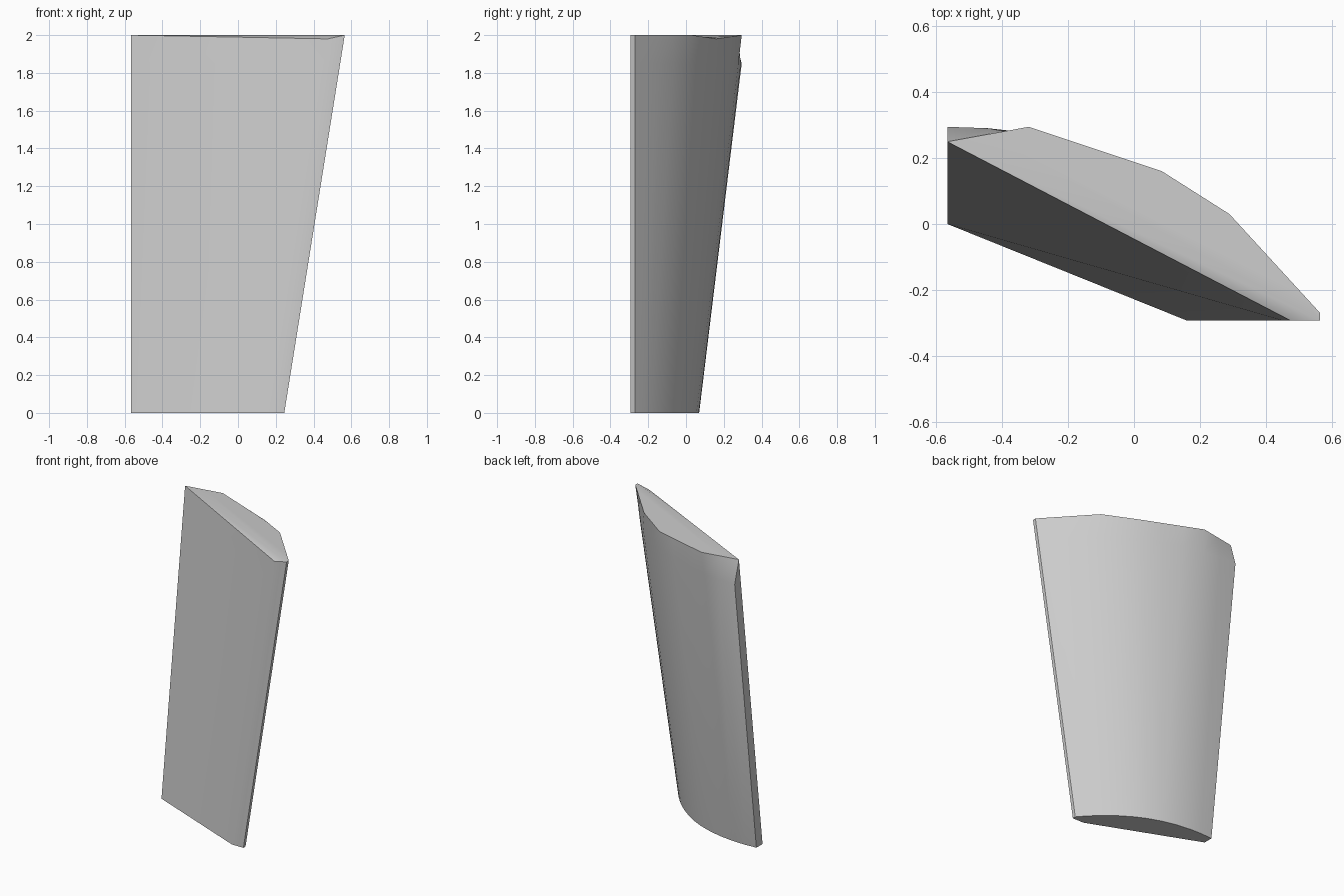
import bpy, bmesh, math
from mathutils import Vector

cube = bpy.data.objects.get("Cube")
if cube:
    bpy.data.objects.remove(cube, do_unlink=True)

# Material
grey = bpy.data.materials.new("light_grey")
grey.use_nodes = True
COLOUR = (0.6, 0.6, 0.6, 1)
grey.diffuse_color = COLOUR
grey.node_tree.nodes["Principled BSDF"].inputs["Base Color"].default_value = COLOUR

LEFT, FRONT, BACK = -0.567, -0.293, 0.295
STEPS = (0, 0.06, 0.12, 0.2, 0.3, 0.4, 0.49, 0.6, 0.71, 0.82, 0.91, 1)


def arched_ring(z, tail_x, front_y, back_y, nose_x, bulge):
    """Section: flat front, short blunt tail, arched back from tail to nose."""
    tail, nose = Vector((tail_x, -0.27, z)), Vector((LEFT, back_y, z))
    chord = nose - tail
    normal = Vector((chord.y, -chord.x, 0)).normalized()
    ring = [Vector((LEFT, front_y, z)), Vector((nose_x, FRONT, z)),
            Vector((tail_x, FRONT, z))]
    for f in STEPS:
        p = tail + chord * f + normal * (4 * bulge * f * (1 - f))
        p.y = min(p.y, BACK)
        ring.append(p)
    return ring


def cut_ring():
    """Top rim: faceted version of the arch, ending in a point at the nose."""
    knots = [(0, (0.565, -0.27, 2)), (0.3, (0.29, 0.03, 2)),
             (0.49, (0.085, 0.16, 1.98)), (0.82, (-0.32, BACK, 2)),
             (1, (LEFT, 0.25, 2))]
    ring = [Vector((LEFT, 0.25, 2)), Vector((0.475, FRONT, 1.98)),
            Vector((0.565, FRONT, 2))]
    for f in STEPS:
        for (a, p), (b, q) in zip(knots, knots[1:]):
            if a <= f <= b:
                ring.append(Vector(p).lerp(Vector(q), (f - a) / (b - a)))
                break
    return ring


# Tapered blade, lofted through three sections
bm = bmesh.new()
sections = [arched_ring(0, 0.245, 0.0, 0.065, 0.16, 0.115),
            arched_ring(1.85, 0.541, 0.231, BACK, 0.451, 0.16),
            cut_ring()]
rings = [[bm.verts.new(p) for p in s] for s in sections]
n = len(rings[0])
for low, high in zip(rings, rings[1:]):
    for i in range(n):
        j = (i + 1) % n
        bm.faces.new((low[i], low[j], high[j], high[i]))
bm.faces.new(rings[0][::-1])

# Top: narrow front strip and the main cap
top = rings[-1]
bm.faces.new(top[:3])
bm.faces.new([top[0]] + top[2:])
bmesh.ops.remove_doubles(bm, verts=bm.verts, dist=0.0001)
bmesh.ops.recalc_face_normals(bm, faces=bm.faces)

mesh = bpy.data.meshes.new("tapered_blade")
bm.to_mesh(mesh)
bm.free()
mesh.materials.append(grey)
blade = bpy.data.objects.new("tapered_blade", mesh)
bpy.context.collection.objects.link(blade)
bpy.context.view_layer.objects.active = blade
blade.select_set(True)
bpy.ops.object.shade_smooth_by_angle(angle=math.radians(30))
